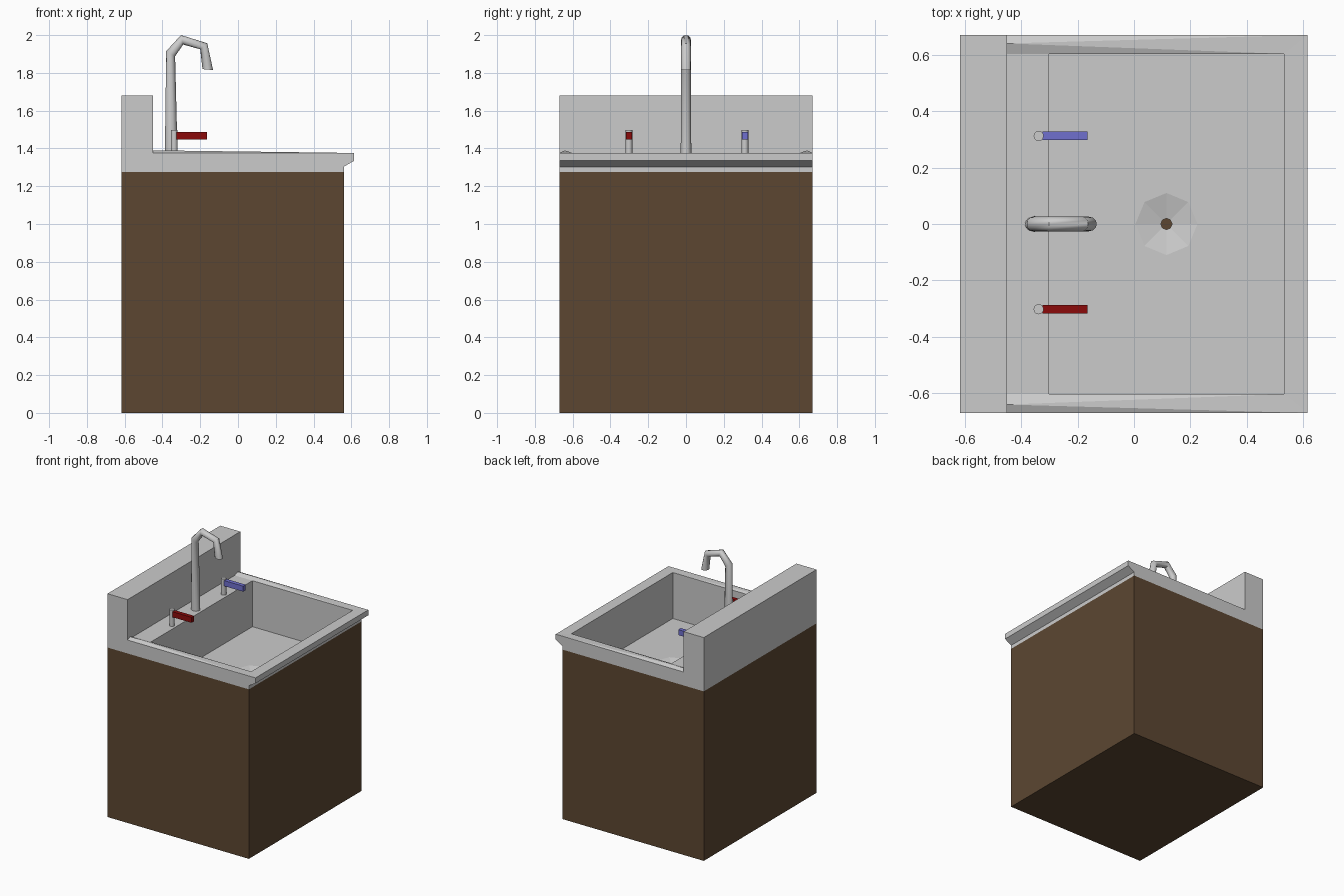
import bpy, bmesh, math
from mathutils import Vector

if "Cube" in bpy.data.objects:
    bpy.data.objects.remove(bpy.data.objects["Cube"])


def make(name, verts, faces, color=None, smooth=False):
    mesh = bpy.data.meshes.new(name)
    mesh.from_pydata([Vector(v) for v in verts], [], faces)
    bm = bmesh.new()
    bm.from_mesh(mesh)
    bmesh.ops.remove_doubles(bm, verts=bm.verts, dist=0.0005)
    bmesh.ops.recalc_face_normals(bm, faces=bm.faces)
    bm.to_mesh(mesh)
    bm.free()
    obj = bpy.data.objects.new(name, mesh)
    bpy.context.collection.objects.link(obj)
    if color:
        mat = bpy.data.materials.new(name + "_paint")
        mat.diffuse_color = (*color, 1)
        mat.use_nodes = True
        mat.node_tree.nodes["Principled BSDF"].inputs["Base Color"].default_value = mat.diffuse_color
        mesh.materials.append(mat)
    if smooth:
        bpy.ops.object.select_all(action='DESELECT')
        obj.select_set(True)
        bpy.context.view_layer.objects.active = obj
        bpy.ops.object.shade_smooth_by_angle(angle=math.radians(50))
    return obj


def box(name, lo, hi, color=None, open_top=False):
    verts = [(x, y, z) for z in (lo[2], hi[2])
             for x, y in ((lo[0], lo[1]), (hi[0], lo[1]), (hi[0], hi[1]), (lo[0], hi[1]))]
    faces = [(3, 2, 1, 0)] + [(i, (i + 1) % 4, (i + 1) % 4 + 4, i + 4) for i in range(4)]
    if not open_top:
        faces.append((4, 5, 6, 7))
    return make(name, verts, faces, color)


def loft(name, rings, smooth=True):
    n = len(rings[0])
    verts = [p for r in rings for p in r]
    faces = [(k * n + i, k * n + (i + 1) % n, (k + 1) * n + (i + 1) % n, (k + 1) * n + i)
             for k in range(len(rings) - 1) for i in range(n)]
    faces += [tuple(range(n)), tuple(range((len(rings) - 1) * n, len(rings) * n))]
    return make(name, verts, faces, None, smooth)


W, TOP, FLOOR = 0.67, 1.376, 1.03

# Wooden cabinet, open under the basin
box("cabinet", (-0.617, -W, 0), (0.56, W, 1.275), (0.107, 0.062, 0.031), open_top=True)

# Countertop with backsplash: side profile swept across the width, top deck left out
profile = [(-0.45, TOP), (-0.45, 1.68), (-0.617, 1.68), (-0.617, 1.275),
           (0.56, 1.275), (0.56, 1.303), (0.615, 1.335), (0.615, TOP)]
n = len(profile)
verts = [(x, y, z) for y in (-W, W) for x, z in profile]
faces = [(i, i + 1, i + 1 + n, i + n) for i in range(n - 1) if i != 3]
faces += [tuple(range(n)), tuple(range(n, 2 * n))]
make("countertop", verts, faces)

# Deck around the basin, with a faint ridge by the backsplash on each side
bx0, bx1, by = -0.302, 0.532, 0.603
verts, faces = [], []
for s in (-1, 1):
    k = len(verts)
    verts += [(-0.45, s * W, TOP), (0.615, s * W, TOP), (-0.45, s * 0.64, 1.39),
              (bx1, s * by, TOP), (bx0, s * by, TOP), (-0.45, s * by, TOP)]
    faces += [(k, k + 1, k + 2), (k + 2, k + 1, k + 3), (k + 2, k + 3, k + 4), (k + 2, k + 4, k + 5)]
faces += [(5, 4, 10, 11), (3, 1, 7, 9)]
make("deck", verts, faces)

# Basin walls, floor and sunken drain as one sheet
corners = [(bx1, by), (bx0, by), (bx0, -by), (bx1, -by)]
cx = 0.115
verts = [(x, y, TOP) for x, y in corners] + [(x, y, FLOOR) for x, y in corners]
faces = [(i, (i + 1) % 4, (i + 1) % 4 + 4, i + 4) for i in range(4)]
for r, z in ((0.11, FLOOR), (0.02, FLOOR - 0.02)):
    verts += [(cx + r * math.cos(i * math.pi / 4), r * math.sin(i * math.pi / 4), z) for i in range(8)]
for i in range(8):
    j = (i + 1) % 8
    faces.append((8 + i, 8 + j, 16 + j, 16 + i))
    faces.append((8 + i, 8 + j, 4 + (i // 2)))
for q in range(4):
    faces.append((4 + q, 4 + (q + 1) % 4, 8 + (2 * q + 2) % 8))
basin = make("basin", verts, faces)
if basin.data.polygons[0].normal.x * (cx - basin.data.polygons[0].center.x) \
        + basin.data.polygons[0].normal.y * (0 - basin.data.polygons[0].center.y) < 0:
    basin.data.flip_normals()

# Gooseneck spout: outer and inner bend points define each ring
bends = [((-0.387, 1.375), (-0.32, 1.375), 0.028), ((-0.38, 1.915), (-0.333, 1.888), 0.026),
         ((-0.302, 2.0), (-0.29, 1.95), 0.026), ((-0.163, 1.957), (-0.20, 1.925), 0.026),
         ((-0.132, 1.815), (-0.188, 1.82), 0.026)]
rings = []
for (ox, oz), (ix, iz), hy in bends:
    ring = []
    for i in range(12):
        a = 2 * math.pi * i / 12
        c = (1 + math.cos(a)) / 2
        ring.append((ix + (ox - ix) * c, hy * math.sin(a), iz + (oz - iz) * c))
    rings.append(ring)
loft("spout", rings)

# Tap handles: round post with a coloured lever
for name, y, color in (("hot", -0.302, (0.26, 0.003, 0.003)), ("cold", 0.312, (0.16, 0.16, 0.62))):
    post = [[(-0.338 + 0.018 * math.cos(a), y + 0.018 * math.sin(a), z)
             for a in (2 * math.pi * i / 12 for i in range(12))] for z in (1.37, 1.498)]
    loft(name + "_tap_post", post)
    box(name + "_tap_lever", (-0.325, y - 0.015, 1.447), (-0.165, y + 0.015, 1.488), color)
